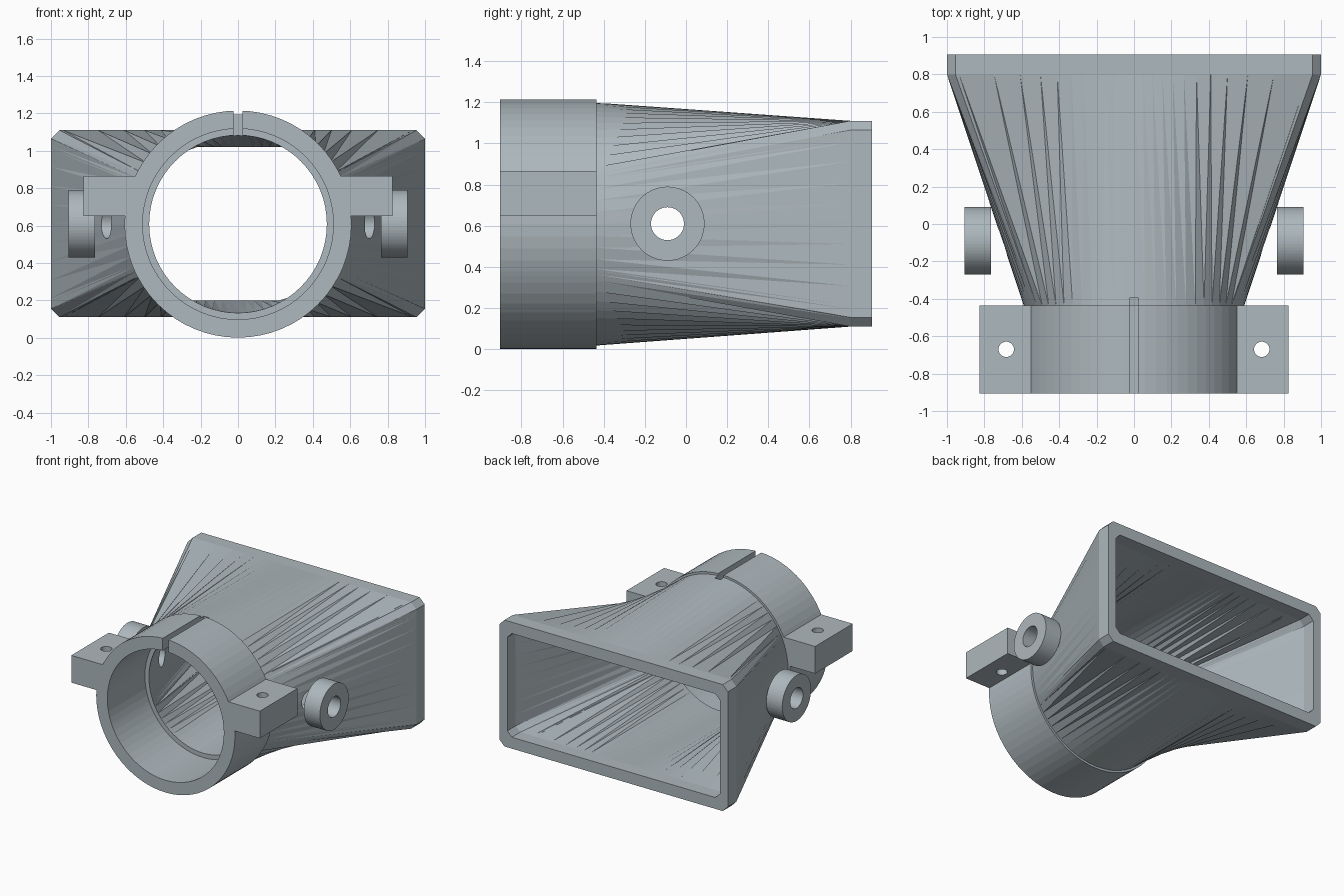
import bpy, bmesh, math

if "Cube" in bpy.data.objects:
    bpy.data.objects.remove(bpy.data.objects["Cube"])

CZ = 0.608            # height of the bore axis
A, B, C = 1.0, 0.5, 0.045      # outer rectangle half sizes and corner chamfer
AI, BI, CI = 0.93, 0.41, 0.04  # inner rectangle

STEEL = bpy.data.materials.new("blue_grey")
STEEL.diffuse_color = (0.42, 0.48, 0.51, 1)
STEEL.use_nodes = True
STEEL.node_tree.nodes["Principled BSDF"].inputs["Base Color"].default_value = STEEL.diffuse_color


def corner_angles(a, b, c):
    base = [math.atan2(b - c, a), math.atan2(b, a - c)]
    return [s % (2 * math.pi) for t in base for s in (t, math.pi - t, math.pi + t, -t)]


# Ray angles shared by every ring, with exact rectangle corners included
angles = sorted({round(t, 5) for t in
                 [2 * math.pi * i / 64 for i in range(64)]
                 + corner_angles(A, B, C) + corner_angles(AI, BI, CI)})


def circle(r, y):
    return [(r * math.cos(t), y, CZ + r * math.sin(t)) for t in angles]


def rect(a, b, c, y):
    pts = []
    for t in angles:
        ct, st = abs(math.cos(t)) + 1e-9, abs(math.sin(t)) + 1e-9
        d = min(a / ct, b / st, (a + b - c) / (ct + st))
        pts.append((d * math.cos(t), y, CZ + 0.002 + d * math.sin(t)))
    return pts


def loft_closed(name, rings):
    bm = bmesh.new()
    loops = [[bm.verts.new(p) for p in ring] for ring in rings]
    n = len(angles)
    for k, lo in enumerate(loops):
        hi = loops[(k + 1) % len(loops)]
        funnel = 1 < abs(lo[0].co.y - hi[0].co.y) < 1.3
        for i in range(n):
            j = (i + 1) % n
            if funnel:      # faceted transition: alternating triangles
                bm.faces.new((lo[i], lo[j], hi[j]))
                bm.faces.new((lo[i], hi[j], hi[i]))
            else:
                bm.faces.new((lo[i], lo[j], hi[j], hi[i]))
    bmesh.ops.recalc_face_normals(bm, faces=bm.faces)
    mesh = bpy.data.meshes.new(name)
    bm.to_mesh(mesh)
    bm.free()
    ob = bpy.data.objects.new(name, mesh)
    bpy.context.collection.objects.link(ob)
    return ob


def box(name, x0, x1, y0, y1, z0, z1):
    bpy.ops.mesh.primitive_cube_add(
        size=1, location=((x0 + x1) / 2, (y0 + y1) / 2, (z0 + z1) / 2))
    ob = bpy.context.object
    ob.name = name
    ob.scale = (abs(x1 - x0), y1 - y0, z1 - z0)
    bpy.ops.object.transform_apply(location=False, rotation=False, scale=True)
    return ob


def cylinder(name, r, depth, loc, along_x=False):
    bpy.ops.mesh.primitive_cylinder_add(
        vertices=64, radius=r, depth=depth, location=loc,
        rotation=(0, math.pi / 2 if along_x else 0, 0))
    ob = bpy.context.object
    ob.name = name
    return ob


def cut(ob, cutter):
    cutter.hide_render = True
    mod = ob.modifiers.new("cut", 'BOOLEAN')
    mod.operation, mod.solver, mod.object = 'DIFFERENCE', 'EXACT', cutter
    bpy.context.view_layer.objects.active = ob
    bpy.ops.object.modifier_apply(modifier=mod.name)
    bpy.data.objects.remove(cutter)


# Body: round collar, funnel and rectangular flange as one closed shell
body = loft_closed("adapter_body", [
    circle(0.607, -0.905), circle(0.607, -0.435), circle(0.59, -0.435),
    rect(A, B, C, 0.8), rect(A, B, C, 0.905),
    rect(AI, BI, CI, 0.905), rect(AI, BI, CI, 0.8),
    circle(0.475, -0.435), circle(0.51, -0.435), circle(0.51, -0.905)])

# Key slot on top and the pivot hole through both side walls
cut(body, box("slot_cutter", -0.025, 0.025, -1.0, -0.395, 1.07, 1.4))
cut(body, cylinder("pivot_cutter", 0.08, 2.4, (0, -0.09, 0.61), True))
parts = [body]

for side, s in (("right", 1), ("left", -1)):
    # Clamp ear with vertical screw hole
    ear = box(side + "_ear", s * 0.53, s * 0.825, -0.905, -0.435, 0.65, 0.865)
    cut(ear, cylinder("screw_cutter", 0.041, 1, (s * 0.683, -0.67, 0.75)))
    # Pivot boss beside the funnel wall
    boss = cylinder(side + "_boss", 0.18, 0.14, (s * 0.835, -0.09, 0.61), True)
    cut(boss, cylinder("boss_cutter", 0.08, 0.5, (s * 0.835, -0.09, 0.61), True))
    parts += [ear, boss]

for ob in parts:
    ob.data.materials.clear()
    ob.data.materials.append(STEEL)
